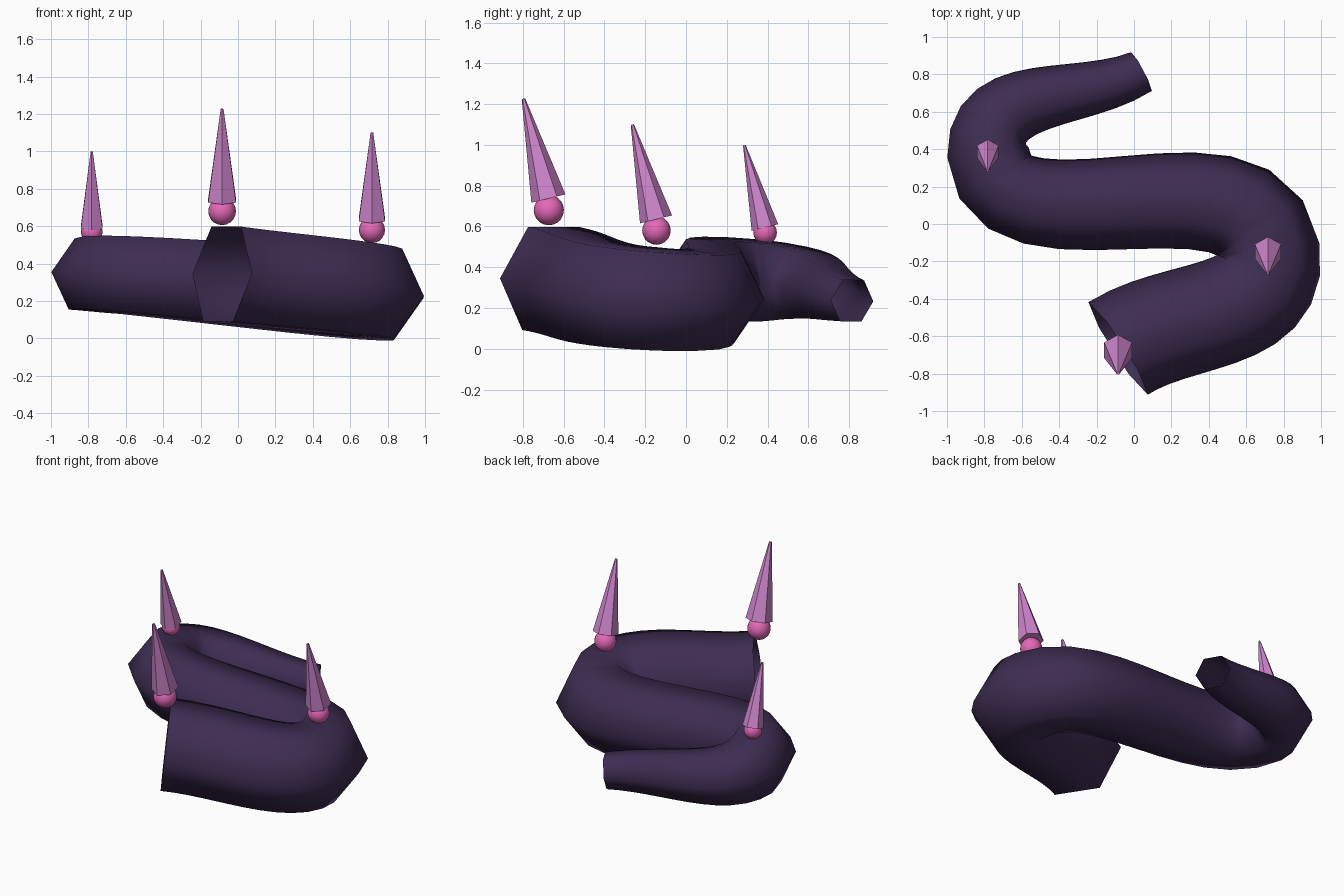
import bpy
from mathutils import Vector, Matrix

if "Cube" in bpy.data.objects:
    bpy.data.objects.remove(bpy.data.objects["Cube"])


def material(name, rgb):
    m = bpy.data.materials.new(name)
    m.diffuse_color = (*rgb, 1)
    m.use_nodes = True
    m.node_tree.nodes["Principled BSDF"].inputs["Base Color"].default_value = m.diffuse_color
    return m


dark = material("dark_purple", (0.048, 0.026, 0.085))
pink = material("pink", (0.78, 0.14, 0.48))
lilac = material("lilac", (0.63, 0.24, 0.62))

# Body: open, tapering six-sided tube along an S-shaped path
PATH = [((-0.085, -0.665, 0.345), 1.0), ((0.718, -0.15, 0.245), 0.95),
        ((-0.78, 0.38, 0.335), 0.75), ((0.04, 0.815, 0.235), 0.4)]
curve = bpy.data.curves.new("body", 'CURVE')
curve.dimensions = '3D'
curve.bevel_depth = 0.294
curve.bevel_resolution = 1
curve.resolution_u = 12
curve.use_fill_caps = False
spline = curve.splines.new('BEZIER')
spline.bezier_points.add(len(PATH) - 1)
for p, (co, r) in zip(spline.bezier_points, PATH):
    p.co = co
    p.radius = r
    p.handle_left_type = p.handle_right_type = 'AUTO'
body = bpy.data.objects.new("body", curve)
bpy.context.collection.objects.link(body)
curve.materials.append(dark)
bpy.context.view_layer.objects.active = body
body.select_set(True)
bpy.ops.object.convert(target='MESH')
bpy.ops.object.shade_smooth()


# Spikes: ball joint with a six-sided cone leaning to the front
def spike(name, ball, ball_r, base, base_r, length, tilt=0.245):
    bpy.ops.mesh.primitive_uv_sphere_add(segments=16, ring_count=10,
                                         radius=ball_r, location=ball)
    o = bpy.context.object
    o.name = name + "_ball"
    o.data.materials.append(pink)
    bpy.ops.object.shade_smooth()
    axis = Matrix.Rotation(tilt, 3, 'X') @ Vector((0, 0, 1))
    bpy.ops.mesh.primitive_cone_add(vertices=6, radius1=base_r,
                                    radius2=base_r * 0.1, depth=length,
                                    location=Vector(base) + axis * length / 2,
                                    rotation=(tilt, 0, 0))
    o = bpy.context.object
    o.name = name + "_spike"
    o.data.materials.append(lilac)


spike("front", (-0.085, -0.673, 0.68), 0.074, (-0.085, -0.675, 0.737), 0.086, 0.505)
spike("middle", (0.716, -0.145, 0.58), 0.07, (0.716, -0.147, 0.635), 0.081, 0.479)
spike("rear", (-0.782, 0.388, 0.57), 0.058, (-0.782, 0.387, 0.595), 0.067, 0.415)
